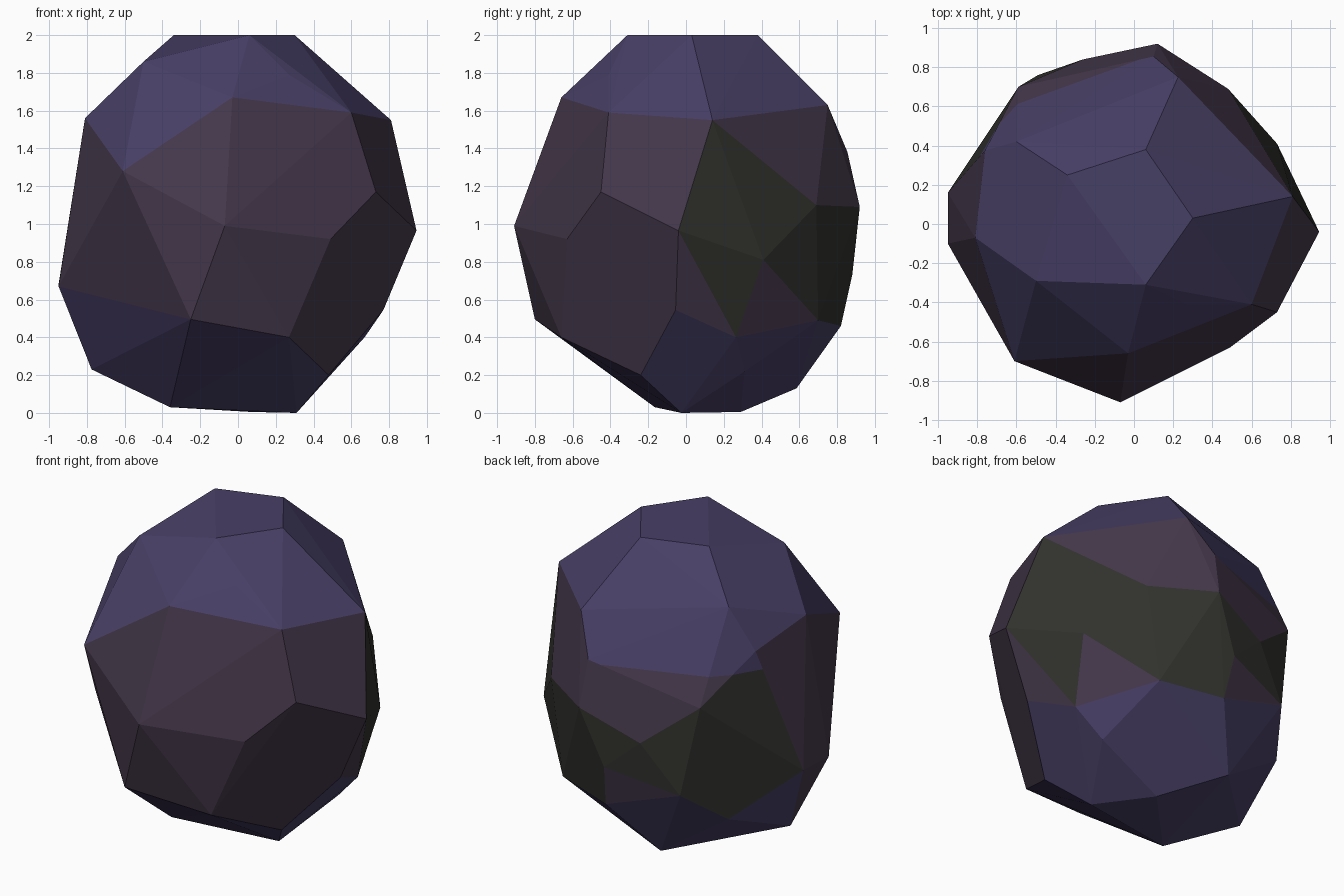
import bpy, bmesh, math
from mathutils import Vector

if "Cube" in bpy.data.objects:
    bpy.data.objects.remove(bpy.data.objects["Cube"])

# Corner points of the chipped boulder, in rings from top to bottom
corners = [
    # flat top
    (-.34, .25, 2), (.06, .38, 2), (.30, .03, 2), (.06, -.31, 2),
    # shoulder
    (-.50, -.29, 1.86), (.27, -.41, 1.79), (-.60, .42, 1.74), (-.03, -.66, 1.67),
    (.225, .75, 1.63), (.60, -.41, 1.59), (-.81, -.07, 1.56), (.81, .14, 1.55),
    (-.76, .375, 1.48), (.10, .855, 1.38), (-.61, -.70, 1.28),
    # waist
    (-.59, .70, 1.19), (.73, -.45, 1.17), (-.71, .52, 1.11), (.48, .69, 1.10),
    (.12, .92, 1.09), (-.07, -.91, .99), (.945, -.04, .965), (.49, -.63, .92),
    (-.26, .84, .93), (.73, .41, .81), (.21, -.75, .77), (-.03, .88, .73),
    (-.95, -.10, .67), (-.95, .16, .68), (-.49, .76, .62),
    # underside
    (.77, -.055, .545), (-.25, -.80, .495), (.39, .70, .49), (0, .82, .46),
    (-.66, .51, .42), (.27, -.66, .40), (.67, .265, .40), (-.775, .04, .23),
    (.50, .31, .22), (.48, -.24, .20), (-.23, .585, .13), (-.36, -.165, .03),
    (.07, .29, .005), (.31, -.025, 0),
]

# Stone shape: hull of the corners, coplanar triangles merged into facets
bm = bmesh.new()
for c in corners:
    bm.verts.new(c)
hull = bmesh.ops.convex_hull(bm, input=bm.verts[:])
loose = [v for v in bm.verts if not v.link_faces]
bmesh.ops.delete(bm, geom=loose, context='VERTS')
bmesh.ops.recalc_face_normals(bm, faces=bm.faces[:])
bmesh.ops.dissolve_limit(bm, angle_limit=math.radians(3), verts=bm.verts[:], edges=bm.edges[:])
bm.normal_update()

# Colour break across the back facets
back = [f for f in bm.faces if f.normal.y > .3 and f.calc_center_median().x < .3
        and f.calc_center_median().z < 1.55]
geom = set(back)
for f in back:
    geom.update(f.edges)
    geom.update(f.verts)
bmesh.ops.bisect_plane(bm, geom=list(geom), plane_co=Vector((0, 0, 1.36)),
                       plane_no=Vector((0, 0, 1)), dist=1e-4)
bm.normal_update()


# Colour rule: blue crown and underside, plum waist, grey patches at the back
def colour_of(face):
    c, n = face.calc_center_median(), face.normal
    if c.z < .52 or c.z > 1.52 or (n.y > .3 and c.x < .1 and c.z > 1.4):
        return 0
    if n.y > .15 and .66 < c.z < 1.18:
        return 2
    return 1


for f in bm.faces:
    f.material_index = colour_of(f)
    f.smooth = False

mesh = bpy.data.meshes.new("boulder")
bm.to_mesh(mesh)
bm.free()
for name, rgb in (("slate_blue", (.064, .050, .132)),
                  ("dusky_plum", (.058, .039, .069)),
                  ("charcoal_grey", (.031, .031, .027))):
    m = bpy.data.materials.new(name)
    m.diffuse_color = (*rgb, 1)
    m.use_nodes = True
    m.node_tree.nodes["Principled BSDF"].inputs["Base Color"].default_value = m.diffuse_color
    mesh.materials.append(m)
boulder = bpy.data.objects.new("boulder", mesh)
bpy.context.collection.objects.link(boulder)
